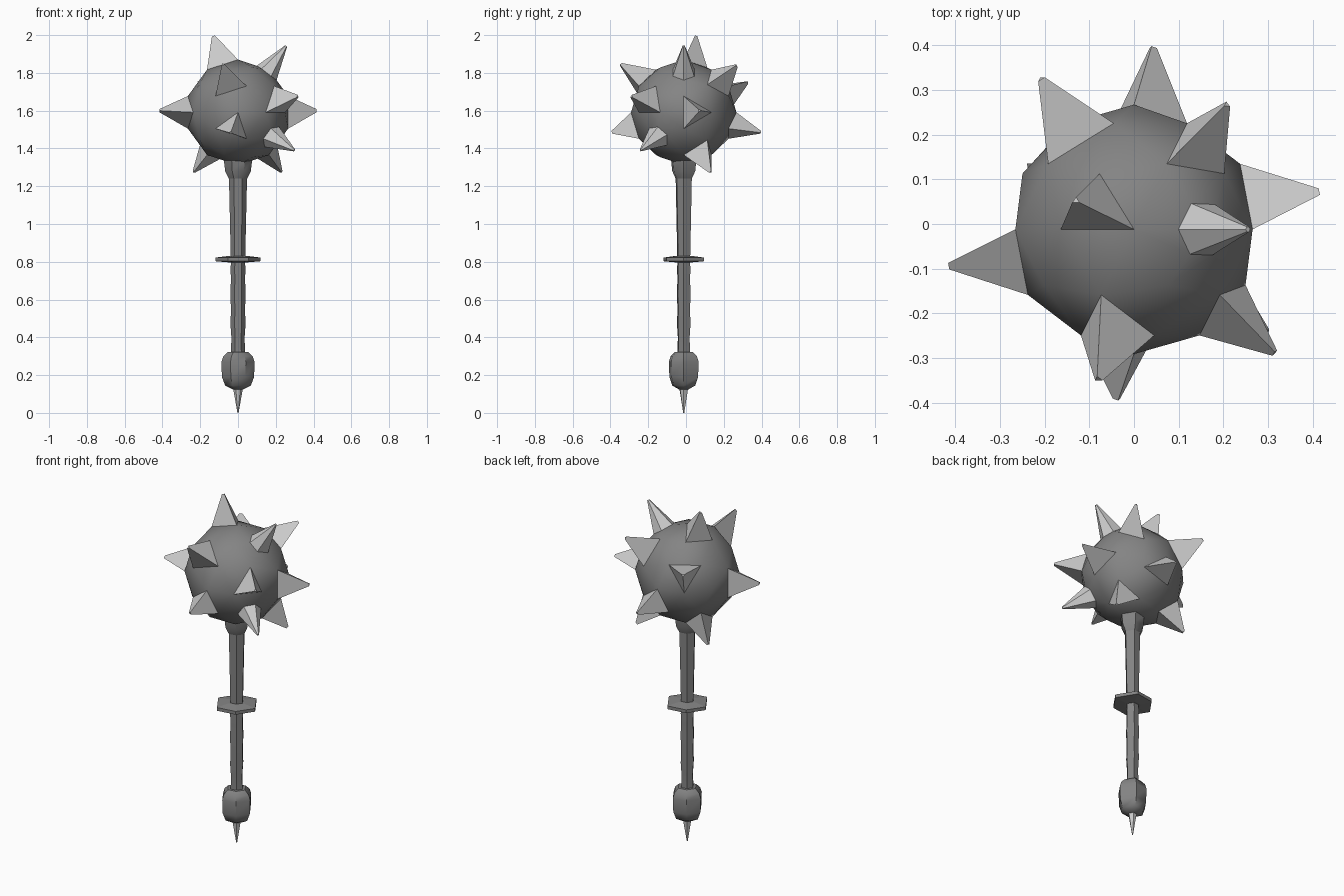
import bpy, bmesh, math
from mathutils import Vector, Matrix

if "Cube" in bpy.data.objects:
    bpy.data.objects.remove(bpy.data.objects["Cube"])

YC = -0.012  # the shaft axis sits slightly forward of the origin
# Slightly skewed hexagon shared by all handle parts
HALF = [(1, 0), (0.447, 0.894), (-0.47, 0.76)]
HEX = HALF + [(-x, -y) for x, y in HALF]


def material(name, grey):
    m = bpy.data.materials.new(name)
    m.diffuse_color = (grey, grey, grey, 1)
    m.use_nodes = True
    m.node_tree.nodes["Principled BSDF"].inputs["Base Color"].default_value = m.diffuse_color
    return m


dark = material("dark_iron", 0.23)
pale = material("pale_steel", 0.8)


def finish(bm, name, mats):
    mesh = bpy.data.meshes.new(name)
    bm.normal_update()
    bm.to_mesh(mesh)
    bm.free()
    for m in mats:
        mesh.materials.append(m)
    ob = bpy.data.objects.new(name, mesh)
    bpy.context.collection.objects.link(ob)
    return ob


def hex_lathe(name, profile, mat=dark, smooth=False):
    """Six-sided part from (radius, z) pairs, capped at both ends."""
    bm = bmesh.new()
    rings = [[bm.verts.new((r * x, YC + r * y, z)) for x, y in HEX]
             for r, z in profile]
    for a, b in zip(rings, rings[1:]):
        for i in range(6):
            j = (i + 1) % 6
            bm.faces.new((a[i], a[j], b[j], b[i])).smooth = smooth
    bm.faces.new(rings[0][::-1])
    bm.faces.new(rings[-1])
    ob = finish(bm, name, [mat])
    if smooth:
        ob.data.set_sharp_from_angle(angle=math.radians(45))


# Handle parts, bottom to top
hex_lathe("pommel_spike", [(0.003, 0), (0.026, 0.13)], pale)
hex_lathe("pommel", [(0.03, 0.125), (0.068, 0.145), (0.085, 0.19),
                     (0.088, 0.27), (0.078, 0.3), (0.054, 0.323)], smooth=True)
hex_lathe("grip", [(0.037, 0.315), (0.035, 0.4), (0.040, 0.47), (0.037, 0.55),
                   (0.041, 0.63), (0.037, 0.71), (0.040, 0.76), (0.036, 0.81)],
          smooth=True)
hex_lathe("guard", [(0.05, 0.797), (0.12, 0.803), (0.12, 0.822), (0.05, 0.831)])
hex_lathe("shaft", [(0.038, 0.81), (0.048, 1.25)])
hex_lathe("collar", [(0.048, 1.24), (0.068, 1.28), (0.075, 1.34)], smooth=True)

# Spiked head: faces of a low-poly ball are drawn out into blunt spikes
centre = Vector((0, YC, 1.591))
tips = [Vector(t) for t in (
    (-0.13, 0.052, 1.995), (0.255, -0.012, 1.942), (-0.415, -0.092, 1.6),
    (0.415, 0.07, 1.6), (0.315, -0.288, 1.675), (0.298, -0.24, 1.39),
    (-0.235, 0.13, 1.275), (0.23, 0.13, 1.275), (-0.08, -0.347, 1.845),
    (-0.038, -0.392, 1.485), (0.042, 0.395, 1.485), (0.208, 0.267, 1.838),
    (-0.208, 0.325, 1.75))]

bm = bmesh.new()
bmesh.ops.create_icosphere(
    bm, subdivisions=2, radius=0.279,
    matrix=Matrix.Translation(centre) @ Matrix.Rotation(math.pi / 2, 4, 'X'))

# Two spikes grow from a corner of the ball: cut it to a six-sided face first
corners = [min(bm.verts, key=lambda v: (v.co - centre).angle(tips[i] - centre))
           for i in (1, 5)]
bmesh.ops.bevel(bm, geom=corners, offset=0.068, offset_type='OFFSET',
                segments=1, profile=0.5, affect='VERTICES')
for f in bm.faces:
    f.smooth = True
bm.normal_update()

ball_faces = list(bm.faces)
chosen = [min(ball_faces, key=lambda f: (f.calc_center_median() - centre).angle(t - centre))
          for t in tips]
for face, tip in zip(chosen, tips):
    mid = face.calc_center_median()
    cap = bmesh.ops.extrude_discrete_faces(bm, faces=[face])["faces"][0]
    for v in cap.verts:
        v.co = tip + (v.co - mid) * 0.1
    for f in {f for e in cap.edges for f in e.link_faces}:
        f.smooth = False
        f.material_index = 1
finish(bm, "spiked_head", [dark, pale])
